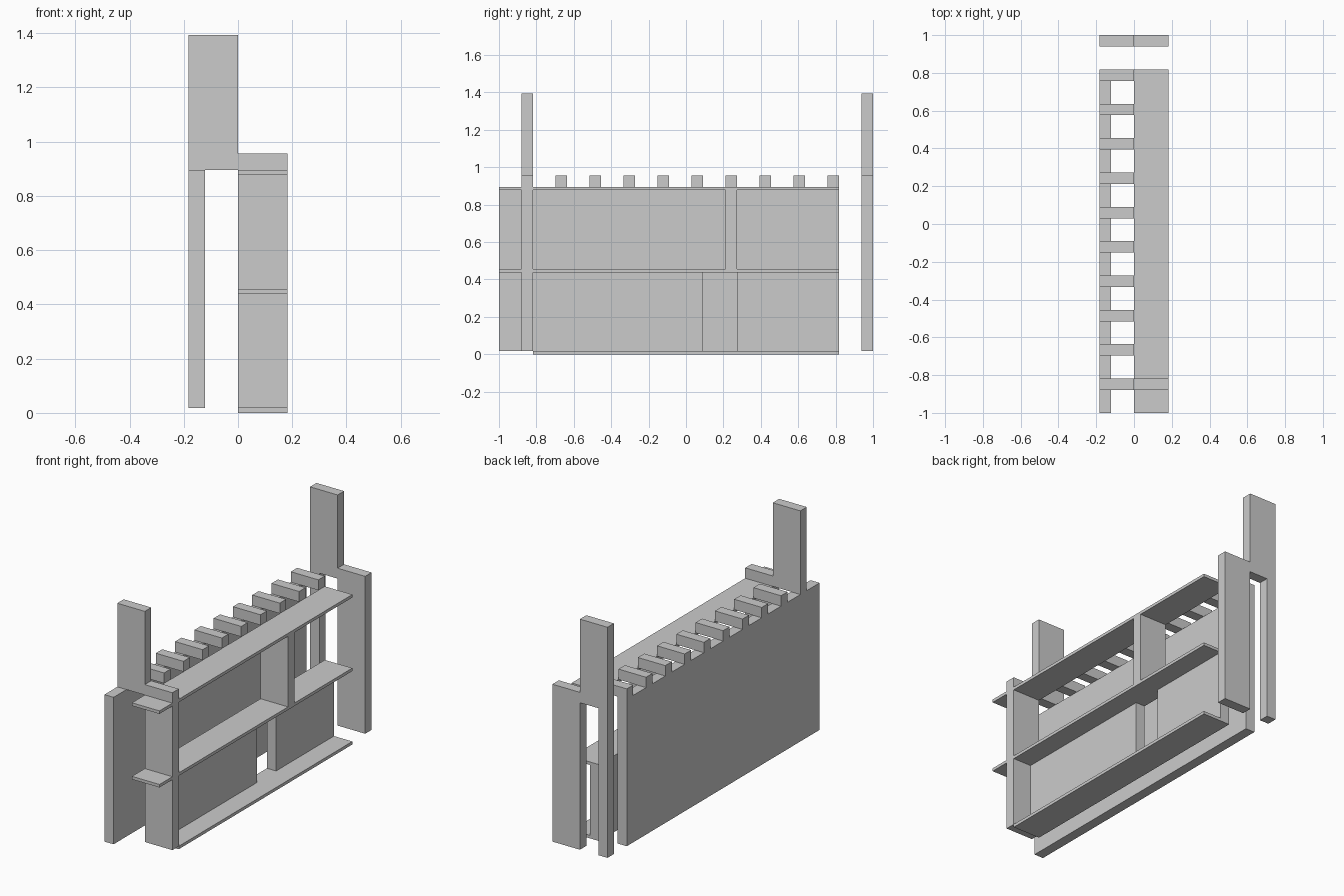
import bpy

if "Cube" in bpy.data.objects:
    bpy.data.objects.remove(bpy.data.objects["Cube"])

U = 2 / 33          # board thickness module
W = 3 * U           # half depth of the model
Z0, Z1, Z2, Z3, Z4 = 0.018, 0.438, 0.456, 0.877, 0.895
SLAT_TOP, POST_TOP = 0.957, 1.394


def Y(k):
    """Module index along the length -> y coordinate."""
    return -1 + k * U


def box(name, x, y, z):
    bpy.ops.mesh.primitive_cube_add(
        size=1, location=[(a + b) / 2 for a, b in (x, y, z)])
    ob = bpy.context.object
    ob.name = name
    ob.scale = [b - a for a, b in (x, y, z)]
    bpy.ops.object.transform_apply(location=False, rotation=False, scale=True)
    return ob


# Large rear panel
box("rear_panel", (-W, -W + U), (Y(0), Y(30)), (Z0, Z4))

# Two end frames: tall post on the rear half, upright board on the front half
for label, k in (("near", 2), ("far", 32)):
    y = (Y(k), Y(k + 1))
    box(label + "_post", (-W, 0), y, (Z4, POST_TOP))
    box(label + "_upright", (0, W), y, (Z0, SLAT_TOP))
box("far_leg", (-W, -W + U), (Y(32), Y(33)), (Z0, Z4))

# Row of cross slats on top of the rear panel
for i in range(9):
    k = 5 + 3 * i
    box("top_slat", (-W, 0), (Y(k), Y(k + 1)), (Z4, SLAT_TOP))

# Shelves, with short stubs beyond the near upright
box("bottom_shelf", (0, W), (Y(3), Y(30)), (0, Z0))
for label, z in (("middle", (Z1, Z2)), ("top", (Z3, Z4))):
    box(label + "_shelf", (0, W), (Y(3), Y(30)), z)
    box(label + "_shelf_stub", (0, W), (Y(0), Y(2)), z)

# Upper divider and the split lower back panel
box("upper_divider", (0, W), (Y(20), Y(21)), (Z2, Z3))
box("lower_back_left", (0, U), (Y(3), Y(18)), (Z0, Z1))
box("lower_back_right", (0, U), (Y(21), Y(30)), (Z0, Z1))
